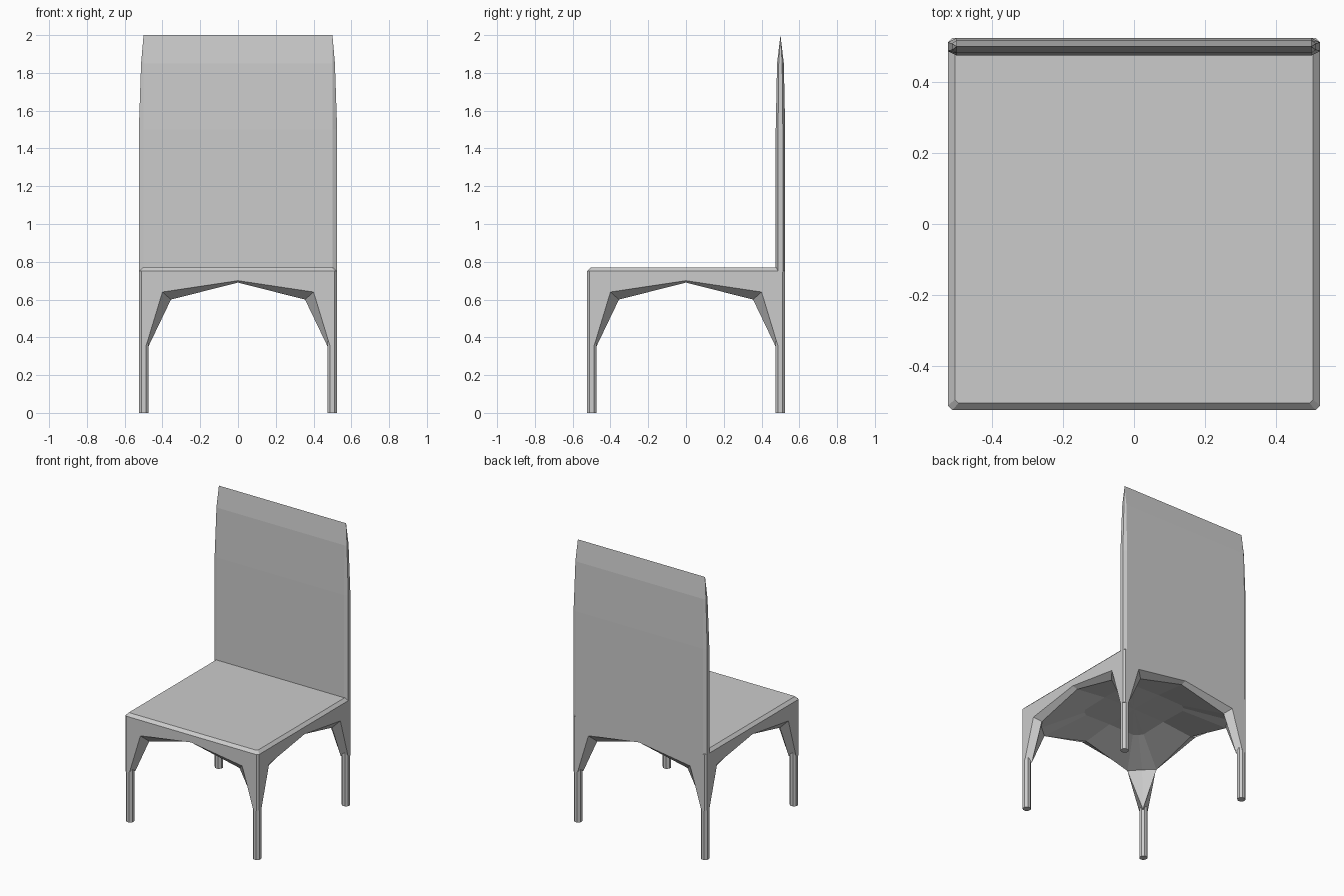
import bpy, bmesh, math

if "Cube" in bpy.data.objects:
    bpy.data.objects.remove(bpy.data.objects["Cube"])


def finish(bm, name):
    bmesh.ops.remove_doubles(bm, verts=bm.verts, dist=0.0005)
    bmesh.ops.recalc_face_normals(bm, faces=bm.faces)
    mesh = bpy.data.meshes.new(name)
    bm.to_mesh(mesh)
    bm.free()
    obj = bpy.data.objects.new(name, mesh)
    bpy.context.collection.objects.link(obj)
    return obj


def loft(bm, rings):
    rings = [[bm.verts.new(p) for p in ring] for ring in rings]
    n = len(rings[0])
    for a, b in zip(rings, rings[1:]):
        for i in range(n):
            j = (i + 1) % n
            bm.faces.new((a[i], a[j], b[j], b[i]))
    return rings


def ring8(eighth):
    # repeat an eighth (middle of front edge -> corner) around the square
    quarter = eighth + [(-y, -x, z) for x, y, z in reversed(eighth[1:])]
    out = []
    for _ in range(4):
        out += quarter
        quarter = [(-y, x, z) for x, y, z in quarter]
    return out


# seat: top bevel, apron with arched openings, flared corners, faceted underside
leg_inner = (0.475, -0.475, 0.35)
eighths = [
    [(0, -.505, .77), (.40, -.505, .77), (.48, -.505, .77), (.495, -.505, .77)],
    [(0, -.525, .75), (.40, -.525, .75), (.48, -.525, .75), (.512, -.525, .75)],
    [(0, -.525, .70), (.40, -.525, .64), (.485, -.525, .36), (.512, -.525, .35)],
    [(0, -.485, .69), (.355, -.49, .60), leg_inner, leg_inner],
    [(0, -.485, .69), (.355, -.49, .60), (.43, -.43, .61), (.43, -.43, .61)],
    [(0, -.25, .715), (.20, -.25, .71), (.23, -.23, .71), (.23, -.23, .71)],
]
bm = bmesh.new()
rings = loft(bm, [ring8(e) for e in eighths])
bm.faces.new(rings[0])
centre = bm.verts.new((0, 0, .72))
last = rings[-1]
for i, v in enumerate(last):
    bm.faces.new((v, last[(i + 1) % len(last)], centre))
finish(bm, "seat")

# backrest: chamfered slab tapering to a sharp top edge
bm = bmesh.new()
levels = [(.745, .525, .025), (1.5, .525, .025), (1.85, .513, .018), (2.0, .5, 0)]
panel = []
for z, w, t in levels:
    panel.append([(sx * x, .5 + sy * y, z) for sx, sy, x, y in (
        (-1, -1, .5, t), (1, -1, .5, t), (1, -1, w, t * .5), (1, 1, w, t * .5),
        (1, 1, .5, t), (-1, 1, .5, t), (-1, 1, w, t * .5), (-1, -1, w, t * .5))])
rings = loft(bm, panel)
bm.faces.new(rings[0])
finish(bm, "backrest")

# four eight-sided legs
for sx, xname in ((-1, "left"), (1, "right")):
    for sy, yname in ((-1, "front"), (1, "back")):
        bm = bmesh.new()
        section = [(sx * .499 + .028 * math.cos(math.radians(22.5 + 45 * i)),
                    sy * .499 + .028 * math.sin(math.radians(22.5 + 45 * i)))
                   for i in range(8)]
        rings = loft(bm, [[(x, y, z) for x, y in section] for z in (0, .38)])
        bm.faces.new(rings[0])
        bm.faces.new(rings[1])
        finish(bm, f"{yname}_{xname}_leg")
